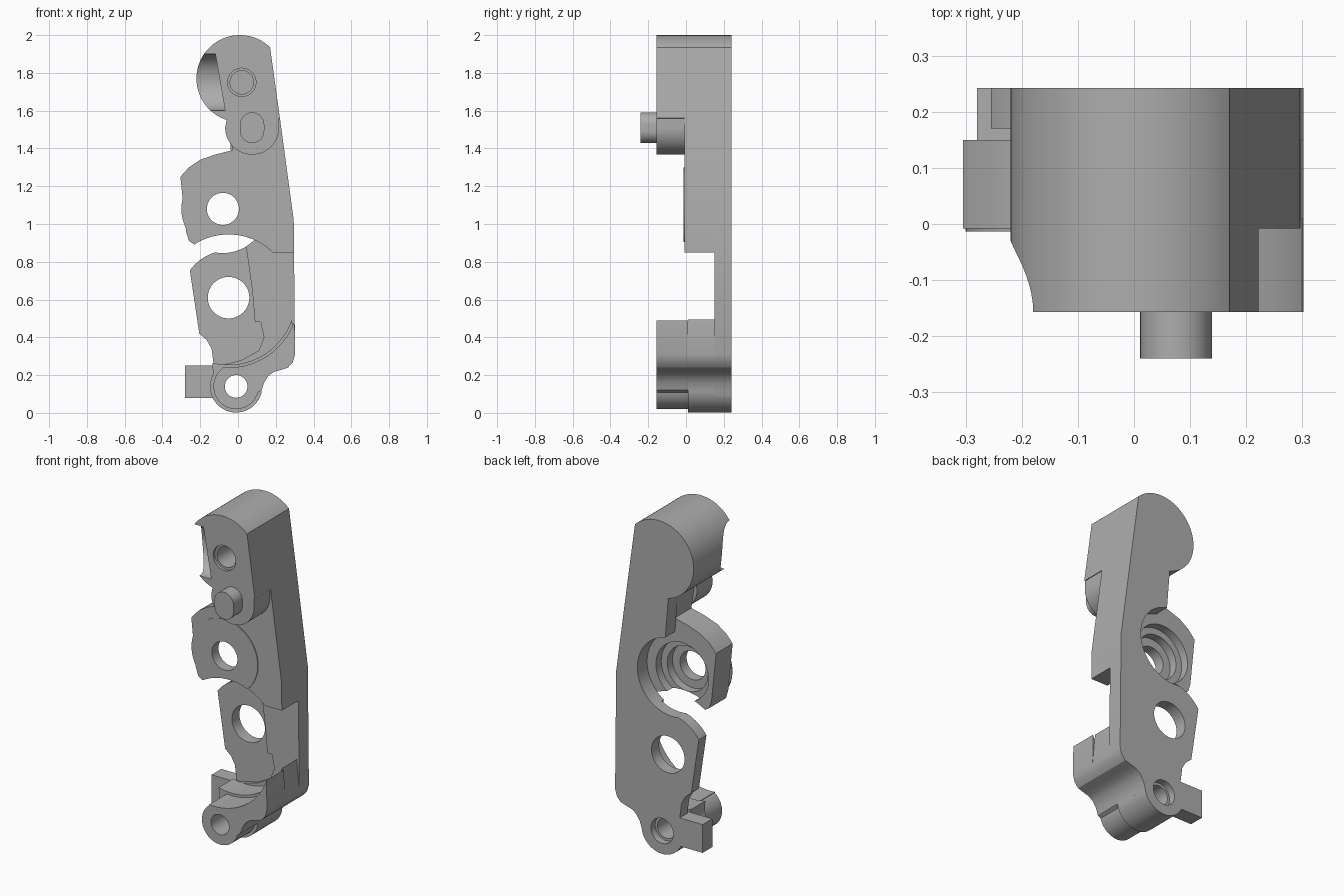
import bpy, bmesh
from math import sin, cos, radians

if "Cube" in bpy.data.objects:
    bpy.data.objects.remove(bpy.data.objects["Cube"])

metal = bpy.data.materials.new("plain grey")
metal.use_nodes = True
GREY = (0.42, 0.42, 0.42, 1)
metal.diffuse_color = GREY
metal.node_tree.nodes["Principled BSDF"].inputs["Base Color"].default_value = GREY

FRONT, MID, REAR, BACK = -0.157, -0.008, 0.15, 0.242
HUB, GEAR, FOOT, HEAD, PIN = (-.08, 1.08), (-.05, .61), (-.01, .14), (.01, 1.77), (.075, 1.51)
parts = []


def arc(c, r, a0, a1, n=28):
    """Points on an arc in the front plane, angles in degrees."""
    angles = [radians(a0 + (a1 - a0) * i / n) for i in range(n + 1)]
    return [(c[0] + r * cos(a), c[1] + r * sin(a)) for a in angles]


def prism(name, outline, y0, y1):
    """Extrude a front-plane outline from y0 to y1."""
    bm = bmesh.new()
    face = bm.faces.new([bm.verts.new((x, y0, z)) for x, z in outline])
    new = bmesh.ops.extrude_face_region(bm, geom=[face])["geom"]
    bmesh.ops.translate(bm, vec=(0, y1 - y0, 0),
                        verts=[v for v in new if isinstance(v, bmesh.types.BMVert)])
    bmesh.ops.recalc_face_normals(bm, faces=bm.faces)
    mesh = bpy.data.meshes.new(name)
    bm.to_mesh(mesh)
    bm.free()
    mesh.materials.append(metal)
    ob = bpy.data.objects.new(name, mesh)
    bpy.context.collection.objects.link(ob)
    parts.append(ob)
    return ob


def cut(ob, cutter):
    """Subtract the cutter from the part and discard it."""
    mod = ob.modifiers.new("cut", "BOOLEAN")
    mod.operation, mod.solver, mod.object = "DIFFERENCE", "EXACT", cutter
    bpy.context.view_layer.update()
    graph = bpy.context.evaluated_depsgraph_get()
    result = bpy.data.meshes.new_from_object(ob.evaluated_get(graph))
    ob.modifiers.clear()
    ob.data = result
    parts.remove(cutter)
    bpy.data.objects.remove(cutter)


def bore(ob, c, r, y0=-.5, y1=.5):
    cut(ob, prism("bore_cutter", arc(c, r, 0, 352.5, 47), y0, y1))


# Head with blind hole and scooped side
head = prism("head", arc(HEAD, .23, 46, 255, 60) + [(-.05, 1.53), (.222, 1.56)], FRONT, BACK)
bore(head, (.02, 1.75), .075, -.3, -.14)
bore(head, (.02, 1.75), .062, -.3, .1)
scoop = prism("scoop_cutter", [(-.4, 1.9), (-.4, 1.6), (-.068, 1.6), (-.12, 1.9)], -.3, 0)
# The scoop keeps only a round trough running sideways
trough = bpy.data.meshes.new("trough")
bm = bmesh.new()
ring = [bm.verts.new((-.5, FRONT + .13 * sin(a), 1.75 + .15 * cos(a)))
        for a in [radians(i * 7.5) for i in range(48)]]
face = bm.faces.new(ring)
new = bmesh.ops.extrude_face_region(bm, geom=[face])["geom"]
bmesh.ops.translate(bm, vec=(.6, 0, 0), verts=[v for v in new if isinstance(v, bmesh.types.BMVert)])
bmesh.ops.recalc_face_normals(bm, faces=bm.faces)
bm.to_mesh(trough)
bm.free()
trough_ob = bpy.data.objects.new("trough_cutter", trough)
bpy.context.collection.objects.link(trough_ob)
mod = scoop.modifiers.new("keep", "BOOLEAN")
mod.operation, mod.solver, mod.object = "INTERSECT", "EXACT", trough_ob
cut(head, scoop)
bpy.data.objects.remove(trough_ob)

# Lobe below the head and its oblong pin
prism("pin_lobe", arc(PIN, .143, 180, 360) + [(.218, 1.575), (-.055, 1.575)], FRONT, MID)
low, high = (PIN[0], PIN[1] - .017), (PIN[0], PIN[1] + .017)
prism("pin", arc(low, .064, 180, 360) + arc(high, .064, 0, 180), -.24, FRONT)

# Upper arm carrying the hub, with a stepped bore open to the back
arm = prism("hub_arm", [(.222, 1.56), (-.05, 1.54), (-.03, 1.39), (-.12, 1.368), (-.2, 1.34),
                        (-.26, 1.30), (-.305, 1.25), (-.275, .96), (-.26, .91), (-.23, .89),
                        (0, .85), (.297, .85), (.295, 1.02)], MID, REAR)
bore(arm, GEAR, .335)
bore(arm, HUB, .085)
bore(arm, HUB, .135, .05)
bore(arm, HUB, .175, .1)
disc = prism("hub_face", arc(HUB, .22, 0, 355, 71), MID - .005, MID)
bore(disc, HUB, .085)
bore(disc, GEAR, .335)

# Lower right flank shared by the plate and the foot
flank = [(.125, .12), (.138, .16), (.16, .195), (.19, .217), (.225, .227), (.265, .24),
         (.29, .268), (.302, .31)]

# Back plate: spine, lower arm and foot back
plate = prism("back_plate", [(.222, 1.56), (-.05, 1.53), (-.03, 1.29), HUB]
              + arc(GEAR, .25, 92, 145) + [(-.205, .42), (-.165, .385), (-.14, .34), (-.128, .25)]
              + arc(FOOT, .138, 150, 340) + flank + [(.295, 1.02)], REAR, BACK)
bore(plate, HUB, .234)
bore(plate, GEAR, .11)
bore(plate, FOOT, .06)
bore(plate, FOOT, .075, .2)
cut(plate, prism("step_cutter", [(.04, .9), (.075, .65), (.09, .48), (.12, .48), (.137, .4),
                                 (.11, .33), (.02, .28), (-.1, .25), (-.4, .25), (-.4, .9)],
                 .1, .17))


# Foot in two steps, hollowed above by the gear clearance
def foot(name, clearance, end, r, start, y0, y1):
    ob = prism(name, arc(GEAR, clearance, -19, end) + arc(FOOT, r, start, 345) + flank, y0, y1)
    bore(ob, FOOT, .06)


foot("foot_front", .37, -95, .12, 126, FRONT, .01)
foot("foot_middle", .355, -104, .138, 152, .01, REAR)

# Side tab
prism("side_tab", [(-.28, .08), (-.1, .08), (-.1, .25), (-.28, .25)], REAR, BACK)

bpy.ops.object.select_all(action="DESELECT")
for ob in parts:
    ob.select_set(True)
bpy.context.view_layer.objects.active = head
bpy.ops.object.shade_smooth_by_angle(angle=radians(30))
